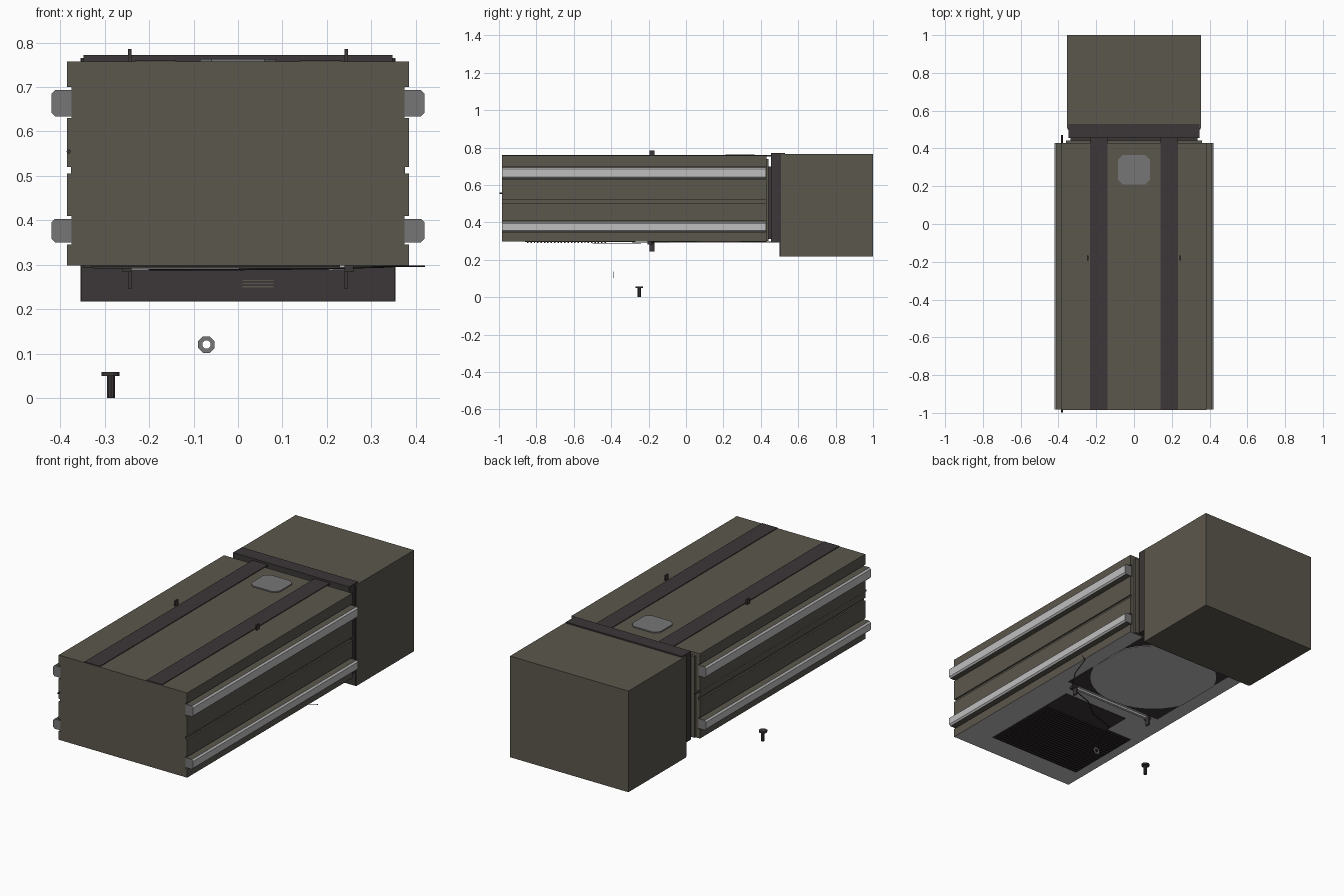
import bpy, bmesh, math
from mathutils import Vector

if "Cube" in bpy.data.objects:
    bpy.data.objects.remove(bpy.data.objects["Cube"])


def material(name, rgb):
    m = bpy.data.materials.new(name)
    m.diffuse_color = (*rgb, 1)
    m.use_nodes = True
    m.node_tree.nodes["Principled BSDF"].inputs["Base Color"].default_value = m.diffuse_color
    return m


OLIVE = material("olive_grey", (0.105, 0.096, 0.074))
DARK = material("dark_brown_grey", (0.045, 0.037, 0.038))
LIGHT = material("light_grey", (0.52, 0.52, 0.52))
MID = material("mid_grey", (0.18, 0.18, 0.18))


def make(name, verts, faces, *mats):
    me = bpy.data.meshes.new(name)
    me.from_pydata(verts, [], faces)
    bm = bmesh.new()
    bm.from_mesh(me)
    bmesh.ops.recalc_face_normals(bm, faces=bm.faces)
    bm.to_mesh(me)
    bm.free()
    ob = bpy.data.objects.new(name, me)
    bpy.context.collection.objects.link(ob)
    for m in mats:
        me.materials.append(m)
    return ob


def prism(name, pts, axis, lo, hi, *mats):
    """Extrude an outline along y (pts are x,z) or z (pts are x,y)."""
    put = (lambda p, t: (p[0], t, p[1])) if axis == "y" else (lambda p, t: (p[0], p[1], t))
    n = len(pts)
    verts = [put(p, lo) for p in pts] + [put(p, hi) for p in pts]
    faces = [(i, (i + 1) % n, n + (i + 1) % n, n + i) for i in range(n)]
    faces += [tuple(range(n)), tuple(range(n, 2 * n))]
    return make(name, verts, faces, *mats)


def box(name, x0, x1, y0, y1, z0, z1, mat):
    return prism(name, [(x0, y0), (x1, y0), (x1, y1), (x0, y1)], "z", z0, z1, mat)


def ring_pts(cx, cy, r, n):
    return [(cx + r * math.cos(2 * math.pi * (i + .5) / n),
             cy + r * math.sin(2 * math.pi * (i + .5) / n)) for i in range(n)]


# Main housing: one cross-section with shallow side grooves
half = [(.385, .298), (.385, .345), (.375, .345), (.375, .41), (.385, .41), (.385, .505),
        (.376, .505), (.376, .52), (.385, .52), (.385, .63), (.375, .63), (.375, .70),
        (.385, .70), (.385, .757)]
body = prism("main_housing", half + [(-x, z) for x, z in reversed(half)], "y", -.985, .43,
             OLIVE, LIGHT)
for f in body.data.polygons:  # bare metal underside
    if f.normal.z < -.9 and f.center.z < .3:
        f.material_index = 1

# Side rails with rounded outer edges, pale on the outside only
for s, side in ((-1, "left"), (1, "right")):
    for z0, z1, level in ((.35, .403, "lower"), (.634, .693, "upper")):
        prof = [(.37, z0), (.412, z0), (.42, z0 + .008), (.42, z1 - .008), (.412, z1), (.37, z1)]
        rail = prism(f"{side}_{level}_rail", [(s * x, z) for x, z in prof], "y", -.983, .428,
                     OLIVE, LIGHT, MID)
        for f in rail.data.polygons:
            if abs(f.normal.y) > .9:
                f.material_index = 2
            elif abs(f.normal.x) > .5:
                f.material_index = 1
    # Top strips and the pins through the housing
    xs = sorted((s * .14, s * .232))
    box(f"{side}_top_strip", *xs, -.983, .46, .752, .761, DARK)
    box(f"{side}_pin_top", s * .244 - .004, s * .244 + .004, -.194, -.168, .75, .785, DARK)
    box(f"{side}_pin_bottom", s * .244 - .004, s * .244 + .004, -.194, -.168, .245, .30, DARK)

# Octagonal top hatch
prism("top_hatch", [(-.085, .235), (-.06, .21), (.06, .21), (.085, .235),
                    (.085, .34), (.06, .365), (-.06, .365), (-.085, .34)], "z", .755, .763, MID)

# Rear box, collar and neck
box("rear_box", -.355, .355, .507, 1.0, .217, .765, OLIVE)
box("rear_box_front_plate", -.353, .353, .501, .508, .219, .763, DARK)
box("collar", -.348, .348, .455, .53, .292, .772, DARK)
box("neck", -.335, .335, .42, .46, .31, .70, DARK)
box("neck_flange", -.36, .36, .43, .442, .30, .74, OLIVE)

# Front slits low on the collar plate
for i in range(3):
    box("plate_slit", .01, .08, .499, .502, .249 + i * .007, .252 + i * .007, OLIVE)

# Underside opening: dark panel, round plate and bracket bar
box("underside_panel", -.30, .30, -.17, .455, .295, .299, DARK)
prism("underside_disc", [(max(-.3, min(.3, x)), y) for x, y in ring_pts(0, .155, .325, 40)],
      "z", .292, .297, LIGHT)
box("underside_bracket", -.25, .25, -.20, -.185, .288, .30, LIGHT)
for s in (-1, 1):
    box("bracket_end", s * .25 - .01, s * .25 + .01, -.205, -.175, .283, .30, DARK)

# Underside grille: notched backing with fine bars
prism("grille_back", [(-.33, -.86), (.23, -.86), (.23, -.27), (-.17, -.27), (-.17, -.42), (-.33, -.42)],
      "z", .295, .299, DARK)
for i in range(24):
    y = -.85 + i * .018
    box("grille_bar", -.325, .225, y, y + .008, .291, .296, DARK)


def tube(name, pts, r, mat):
    cu = bpy.data.curves.new(name, "CURVE")
    cu.dimensions = "3D"
    cu.bevel_depth, cu.bevel_resolution, cu.use_fill_caps = r, 1, True
    sp = cu.splines.new("POLY")
    sp.points.add(len(pts) - 1)
    for p, c in zip(sp.points, pts):
        p.co = (*c, 1)
    cu.materials.append(mat)
    ob = bpy.data.objects.new(name, cu)
    bpy.context.collection.objects.link(ob)


# Loose cable below and the long thin rod on the left side
tube("cable", [(.42, .085, .296), (.38, .06, .296), (.33, -.08, .296), (.25, -.2, .292),
               (.1, -.25, .29), (0, -.33, .289), (-.15, -.38, .289), (-.2, -.5, .289)], .002, DARK)
tube("side_rod", [(-.381, -.997, .555), (-.381, .47, .555)], .005, DARK)

# Loose washer
n = 8
verts = [(x, y, z) for y in (-.388, -.384) for r in (.02, .01) for x, z in ring_pts(-.071, .12, r, n)]
faces = []
for a, b in ((0, 1), (1, 3), (3, 2), (2, 0)):
    faces += [(a * n + i, a * n + (i + 1) % n, b * n + (i + 1) % n, b * n + i) for i in range(n)]
make("washer", verts, faces, MID)

# Loose screw, slightly tilted
prism("screw_shaft", ring_pts(-.2855, -.25, .0095, 10), "z", 0, .052, DARK)
prism("screw_head", ring_pts(-.287, -.25, .021, 12), "z", .049, .058, DARK)
